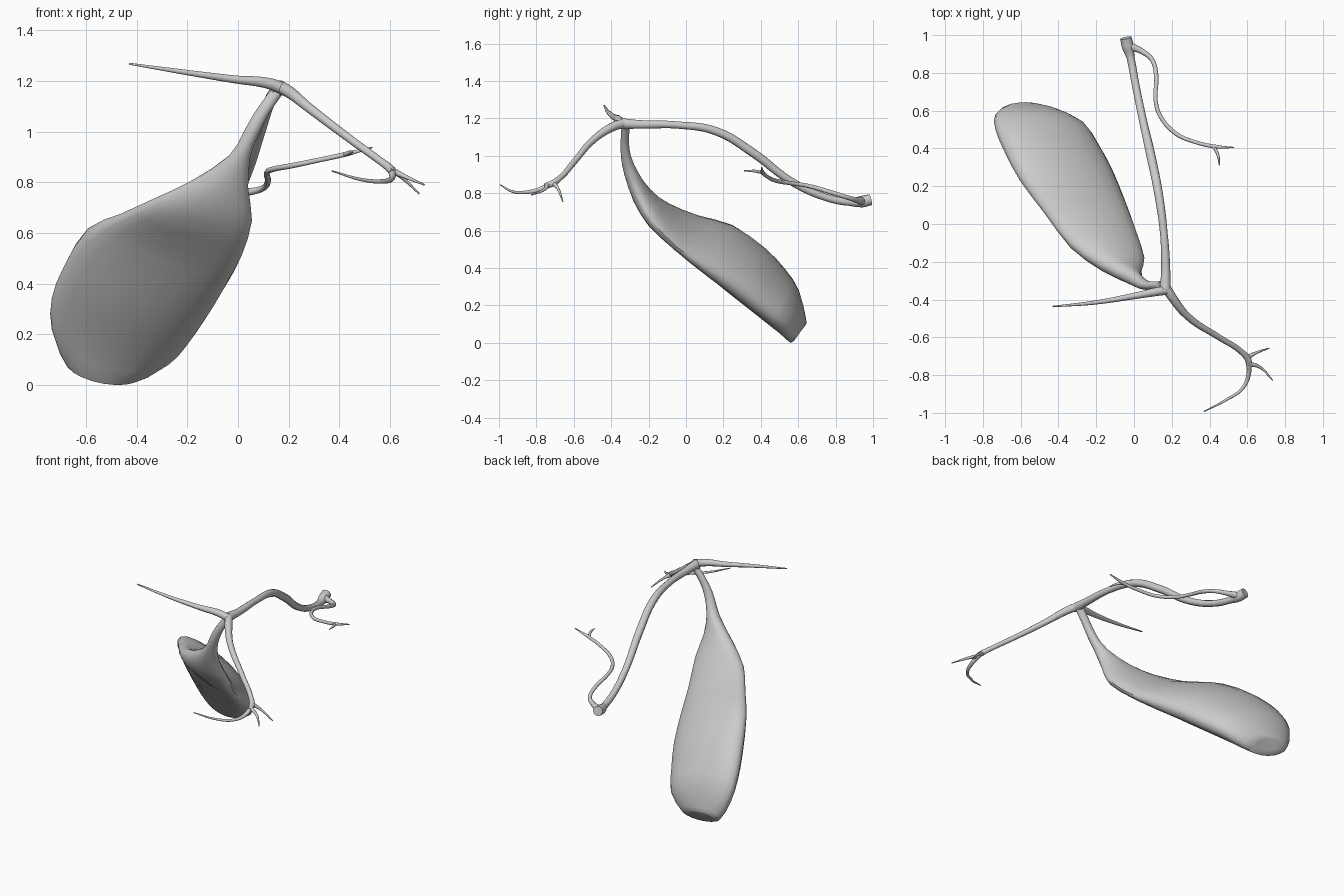
import bpy, bmesh
from math import sin, cos, pi
from mathutils import Vector

if "Cube" in bpy.data.objects:
    bpy.data.objects.remove(bpy.data.objects["Cube"])


def smooth(obj):
    bpy.ops.object.select_all(action='DESELECT')
    obj.select_set(True)
    bpy.context.view_layer.objects.active = obj
    bpy.ops.object.shade_smooth_by_angle(angle=0.9)


def tube(name, pts):
    """Tapered round duct through (x, y, z, radius) points."""
    cu = bpy.data.curves.new(name, 'CURVE')
    cu.dimensions = '3D'
    cu.bevel_depth = 1.0
    cu.bevel_resolution = 3
    cu.resolution_u = 6
    cu.use_fill_caps = True
    sp = cu.splines.new('BEZIER')
    sp.bezier_points.add(len(pts) - 1)
    for bp, (x, y, z, r) in zip(sp.bezier_points, pts):
        bp.co = (x, y, z)
        bp.radius = r
        bp.handle_left_type = bp.handle_right_type = 'AUTO'
    obj = bpy.data.objects.new(name, cu)
    bpy.context.collection.objects.link(obj)
    bpy.ops.object.select_all(action='DESELECT')
    obj.select_set(True)
    bpy.context.view_layer.objects.active = obj
    bpy.ops.object.convert(target='MESH')
    smooth(bpy.context.view_layer.objects.active)


def catmull(p0, p1, p2, p3, t):
    return [0.5 * (2*b + (c - a)*t + (2*a - 5*b + 4*c - d)*t*t
                   + (3*b - a - 3*c + d)*t**3)
            for a, b, c, d in zip(p0, p1, p2, p3)]


def sac(name, secs, sides=20, steps=2):
    """Loft of skewed ellipses: lower (y, z), upper (y, z), x range, skew."""
    rows, n = [], len(secs)
    for i in range(n - 1):
        q = [secs[min(max(i + k, 0), n - 1)] for k in (-1, 0, 1, 2)]
        rows += [catmull(*q, s / steps) for s in range(steps)]
    rows.append(secs[-1])
    bm = bmesh.new()
    rings = []
    for ly, lz, uy, uz, x0, x1, skew in rows:
        mid = Vector(((x0 + x1)/2, (ly + uy)/2, (lz + uz)/2))
        half = Vector((0, (uy - ly)/2, (uz - lz)/2))
        ring = []
        for k in range(sides):
            t = 2*pi*k/sides
            ring.append(bm.verts.new(mid + Vector(((x1 - x0)/2*cos(t), 0, 0))
                                     + half*sin(t - skew)))
        rings.append(ring)
    for a, b in zip(rings, rings[1:]):
        for k in range(sides):
            j = (k + 1) % sides
            bm.faces.new((a[k], a[j], b[j], b[k]))
    bm.faces.new(rings[0])
    bm.faces.new(rings[-1])
    bmesh.ops.recalc_face_normals(bm, faces=bm.faces)
    me = bpy.data.meshes.new(name)
    bm.to_mesh(me)
    bm.free()
    obj = bpy.data.objects.new(name, me)
    bpy.context.collection.objects.link(obj)
    smooth(obj)


# Pear-shaped sac with its narrow neck
sac("sac_body", [
    (-.345, 1.155, -.30, 1.165, .125, .185, 0),
    (-.350, 1.07, -.305, 1.08, .065, .125, 0),
    (-.347, .99, -.295, 1.0, .02, .085, 0),
    (-.33, .90, -.255, .91, -.035, .05, .1),
    (-.28, .755, -.19, .82, -.19, .04, .3),
    (-.20, .625, -.09, .745, -.345, .055, .65),
    (-.06, .495, .07, .68, -.475, .015, .95),
    (.10, .365, .25, .63, -.605, -.045, .85),
    (.26, .24, .42, .51, -.69, -.115, .7),
    (.40, .13, .53, .395, -.735, -.19, .64),
    (.50, .05, .605, .28, -.735, -.26, .5),
    (.56, .0, .642, .13, -.68, -.38, .4),
    (.59, .03, .643, .10, -.62, -.47, .4)])

# Long main duct with flared end
tube("main_duct", [
    (.165, -.345, 1.173, .03), (.168, -.25, 1.168, .024), (.158, -.05, 1.165, .02),
    (.13, .16, 1.132, .023), (.09, .36, 1.015, .024), (.045, .56, .865, .021),
    (.008, .74, .78, .02), (-.018, .88, .752, .021), (-.033, .94, .755, .032),
    (-.043, .985, .765, .031)])

# Thin winding side duct and its fork
tube("side_duct", [
    (-.02, .94, .757, .022), (.04, .915, .762, .015), (.095, .87, .775, .012),
    (.117, .79, .80, .012), (.115, .65, .84, .011), (.14, .57, .852, .011),
    (.22, .48, .867, .011), (.32, .435, .888, .01), (.43, .41, .912, .01),
    (.53, .405, .938, .003)])
tube("side_duct_fork", [(.42, .412, .91, .009), (.443, .37, .918, .008), (.453, .31, .92, .003)])

# Two upper branches from the junction
tube("left_branch", [
    (.18, -.35, 1.168, .024), (.13, -.357, 1.188, .023), (-.02, -.385, 1.207, .016),
    (-.2, -.415, 1.233, .011), (-.43, -.437, 1.268, .004)])
tube("right_branch", [
    (.165, -.33, 1.175, .026), (.2, -.385, 1.158, .024), (.285, -.49, 1.09, .019),
    (.45, -.60, .965, .016), (.56, -.67, .885, .015), (.605, -.72, .85, .017),
    (.61, -.755, .838, .014)])

# Fine twigs at the end of the right branch
tube("twig_long", [
    (.605, -.72, .85, .016), (.608, -.79, .818, .012), (.575, -.87, .804, .009),
    (.49, -.93, .81, .007), (.37, -.993, .845, .003)])
tube("twig_back", [(.595, -.71, .855, .015), (.64, -.685, .825, .008), (.715, -.658, .755, .003)])
tube("twig_front", [(.605, -.74, .847, .014), (.665, -.757, .82, .008), (.735, -.828, .79, .003)])
